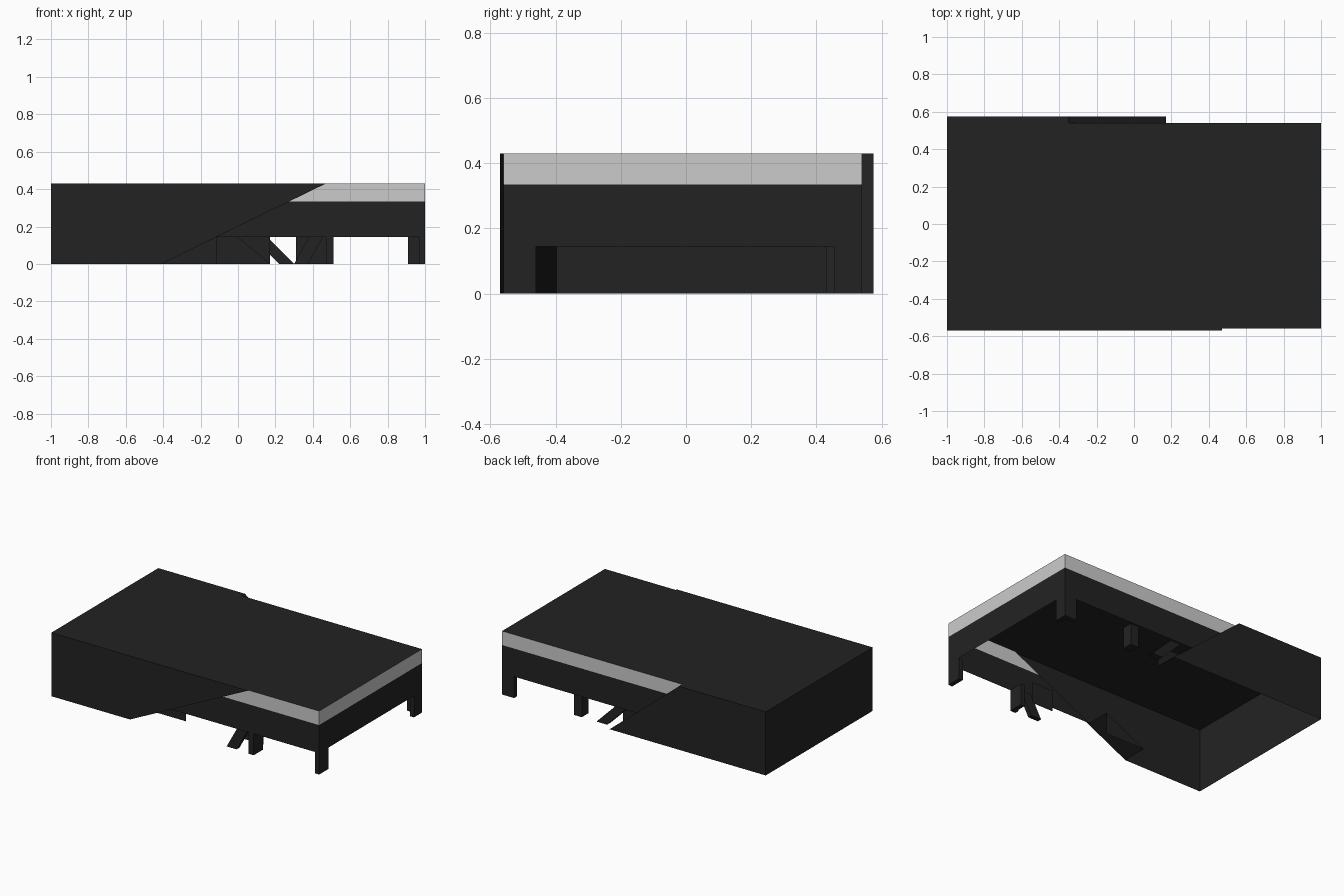
import bpy
import bmesh

if "Cube" in bpy.data.objects:
    bpy.data.objects.remove(bpy.data.objects["Cube"], do_unlink=True)


def make_material(name, value):
    mat = bpy.data.materials.new(name)
    mat.use_nodes = True
    color = (value, value, value, 1)
    mat.diffuse_color = color
    mat.node_tree.nodes["Principled BSDF"].inputs["Base Color"].default_value = color
    return mat


DARK = make_material("charcoal", 0.0162)
PALE = make_material("pale_grey", 0.6)

# Main dimensions
TOP, BAND, LIP = 0.43, 0.335, 0.145
FRONT, BACK = -0.56, 0.54
FRONT_OUT, BACK_OUT = -0.57, 0.575


def finish(name, bm, mat):
    mesh = bpy.data.meshes.new(name)
    bm.to_mesh(mesh)
    bm.free()
    mesh.materials.append(mat)
    obj = bpy.data.objects.new(name, mesh)
    bpy.context.collection.objects.link(obj)
    return obj


def sheet(name, points, mat=DARK):
    bm = bmesh.new()
    bm.faces.new([bm.verts.new(p) for p in points])
    return finish(name, bm, mat)


def upright(name, y, outline, mat=DARK):
    """Flat panel in the xz plane, facing outwards."""
    if y > 0:
        outline = outline[::-1]
    return sheet(name, [(x, y, z) for x, z in outline], mat)


def prism(name, outline, y0, y1):
    """Extrude an xz outline from y0 to y1."""
    bm = bmesh.new()
    face = bm.faces.new([bm.verts.new((x, y0, z)) for x, z in outline])
    out = bmesh.ops.extrude_face_region(bm, geom=[face])
    moved = [v for v in out["geom"] if isinstance(v, bmesh.types.BMVert)]
    bmesh.ops.translate(bm, verts=moved, vec=(0, y1 - y0, 0))
    bmesh.ops.recalc_face_normals(bm, faces=bm.faces)
    return finish(name, bm, DARK)


def leg(name, x0, x1, y0, y1):
    return prism(name, [(x0, 0), (x1, 0), (x1, LIP), (x0, LIP)], y0, y1)


# Sloping seams: x position at a given height
def front_seam(z):
    return -0.41 + 0.88 * z / TOP


def back_seam(z):
    return 0.17 - 0.52 * z / TOP


# Flat top, wider where the raised side panels are
sheet("top_panel", [(-1, FRONT_OUT, TOP), (front_seam(TOP), FRONT_OUT, TOP),
                    (front_seam(TOP), FRONT, TOP), (1, FRONT, TOP),
                    (1, BACK, TOP), (back_seam(TOP), BACK, TOP),
                    (back_seam(TOP), BACK_OUT, TOP), (-1, BACK_OUT, TOP)])

# Tall end wall
sheet("end_wall", [(-1, FRONT_OUT, 0), (-1, FRONT_OUT, TOP),
                   (-1, BACK_OUT, TOP), (-1, BACK_OUT, 0)])

# Side walls: raised panel, lower skirt and pale upper band on each side
for side, seam, outer, inner, depth in (
        ("front", front_seam, FRONT_OUT, FRONT, -0.395),
        ("back", back_seam, BACK_OUT, BACK, 0.43)):
    upright(side + "_raised_panel", outer,
            [(-1, 0), (seam(0), 0), (seam(TOP), TOP), (-1, TOP)])
    upright(side + "_skirt", inner,
            [(seam(LIP), LIP), (1, LIP), (1, BAND), (seam(BAND), BAND)])
    upright(side + "_pale_band", inner,
            [(seam(BAND), BAND), (1, BAND), (1, TOP), (seam(TOP), TOP)], PALE)
    # Narrow return along the sloping seam, deep below the skirt
    for part, z0, z1, y in (("upper_return", LIP, TOP, inner),
                            ("lower_return", 0, LIP, depth)):
        sheet(side + "_" + part, [(seam(z0), outer, z0), (seam(z1), outer, z1),
                                  (seam(z1), y, z1), (seam(z0), y, z0)])
    # Triangular recess panel beside the return
    corner = (seam(LIP), 0) if side == "front" else (seam(0), LIP)
    upright(side + "_recess_panel", depth,
            [(seam(0), 0), corner, (seam(LIP), LIP)])

# Right end wall
for name, z0, z1, mat in (("end_skirt", LIP, BAND, DARK),
                          ("end_pale_band", BAND, TOP, PALE)):
    sheet(name, [(1, FRONT, z0), (1, BACK, z0), (1, BACK, z1), (1, FRONT, z1)], mat)

# Legs and posts
leg("front_corner_leg", 0.97, 1, FRONT, -0.46)
leg("back_corner_leg_long", 0.91, 1, 0.51, BACK)
leg("back_corner_leg_short", 0.97, 1, 0.455, 0.51)
leg("front_post_long", 0.48, 0.51, FRONT, -0.46)
leg("front_post_short", 0.47, 0.48, FRONT, -0.53)
leg("back_post", 0.41, 0.47, 0.46, 0.53)
upright("front_inner_panel", -0.4, [(0.31, 0), (0.47, 0), (0.47, LIP), (0.31, LIP)])

# Slanted struts
prism("front_strut", [(0.3, 0), (0.375, 0), (0.455, LIP), (0.38, LIP)], -0.55, -0.52)
prism("back_strut", [(0.22, 0), (0.3, 0), (0.155, LIP), (0.075, LIP)], 0.49, 0.53)
